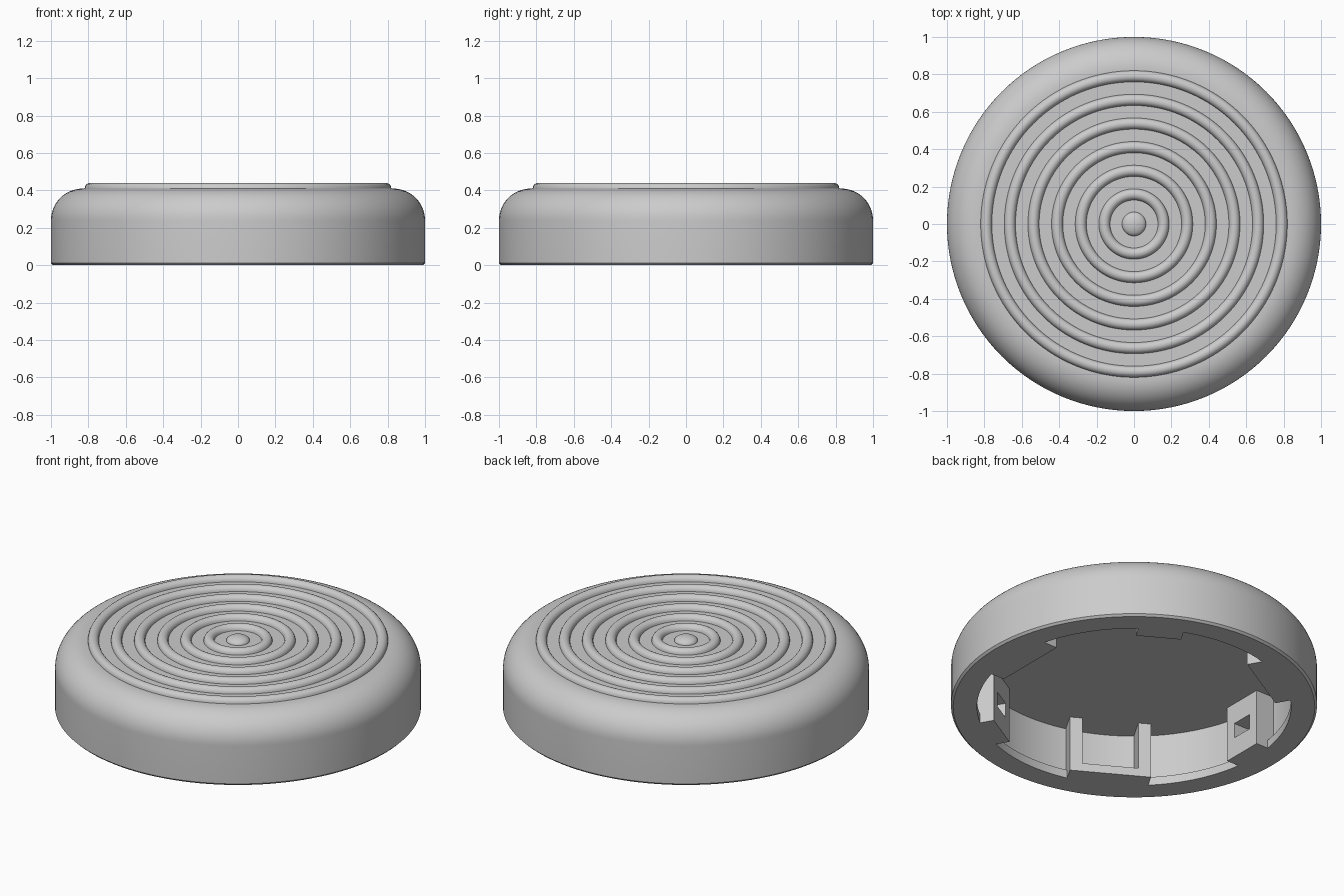
import bpy, bmesh
from math import sin, cos, pi, radians
from mathutils import Matrix, Vector

cube = bpy.data.objects.get("Cube")
if cube:
    bpy.data.objects.remove(cube, do_unlink=True)

grey = bpy.data.materials.new("light_grey")
grey.use_nodes = True
grey.diffuse_color = (0.6, 0.6, 0.6, 1)
grey.node_tree.nodes["Principled BSDF"].inputs["Base Color"].default_value = (0.6, 0.6, 0.6, 1)

DECK, CEILING = 0.41, 0.335
WALL, LIP, LIP_TOP = 0.90, 0.858, 0.05


def add_object(name, bm):
    bmesh.ops.recalc_face_normals(bm, faces=bm.faces)
    mesh = bpy.data.meshes.new(name)
    bm.to_mesh(mesh)
    bm.free()
    mesh.materials.append(grey)
    obj = bpy.data.objects.new(name, mesh)
    bpy.context.collection.objects.link(obj)
    return obj


def arc(cx, cz, r, start, end, steps):
    angles = [radians(start + (end - start) * i / steps) for i in range(steps + 1)]
    return [(cx + r * cos(a), cz + r * sin(a)) for a in angles]


def lathe(name, profile, segments=128):
    bm = bmesh.new()
    verts = [bm.verts.new((r, 0, z)) for r, z in profile]
    edges = [bm.edges.new(pair) for pair in zip(verts, verts[1:])]
    bmesh.ops.spin(bm, geom=verts + edges, cent=(0, 0, 0), axis=(0, 0, 1),
                   angle=2 * pi, steps=segments, use_merge=False)
    bmesh.ops.remove_doubles(bm, verts=bm.verts, dist=0.0005)
    obj = add_object(name, bm)
    bpy.ops.object.select_all(action="DESELECT")
    obj.select_set(True)
    bpy.context.view_layer.objects.active = obj
    bpy.ops.object.shade_smooth_by_angle(angle=radians(32))
    return obj


def radial_box(bm, angle, near, far, side, width, low, high):
    """Box reaching from near to far along a spoke, shifted sideways by side."""
    place = (Matrix.Rotation(radians(angle), 4, "Z")
             @ Matrix.Translation(((near + far) / 2, side, (low + high) / 2))
             @ Matrix.Diagonal(Vector((far - near, width, high - low, 1))))
    bmesh.ops.create_cube(bm, size=1, matrix=place)


# Hollow cap: central dome, six round ridges, rounded shoulder,
# and an open underside whose rim has a narrow inward lip
profile = [(0, DECK + 0.03)]
profile += [(0.064 * sin(a), DECK + 0.03 * cos(a)) for a in [pi / 16 * i for i in range(1, 9)]]
for k in range(6):
    profile += arc(0.158 + 0.1264 * k, DECK, 0.03, 180, 0, 10)
profile += arc(0.83, DECK - 0.17, 0.17, 90, 0, 14)
profile += [(1, 0.012), (0.988, 0), (LIP, 0), (LIP, LIP_TOP), (WALL, LIP_TOP),
            (WALL, CEILING), (0, CEILING)]
lathe("cap_body", profile)

# Three bracket mounts: a straight lip between two full-height ribs
lips, ribs = bmesh.new(), bmesh.new()
for angle in (0, 120, 240):
    radial_box(lips, angle, 0.74, 0.87, 0, 0.45, 0, LIP_TOP)
    for side in (-0.19, 0.19):
        radial_box(ribs, angle, 0.74, 0.89, side, 0.07, 0, CEILING + 0.005)
add_object("mount_lips", lips)
add_object("mount_ribs", ribs)

# Three clip blocks with a window in the inner face
blocks, windows = bmesh.new(), bmesh.new()
for angle in (60, 180, 300):
    radial_box(blocks, angle, 0.77, 0.905, 0, 0.25, 0, CEILING + 0.005)
    radial_box(windows, angle, 0.70, 0.87, 0, 0.13, 0.12, 0.21)
clip_blocks = add_object("clip_blocks", blocks)
cutter = add_object("clip_window_cutter", windows)
cutter.hide_render = True
cutter.hide_set(True)
cut = clip_blocks.modifiers.new("windows", "BOOLEAN")
cut.operation = "DIFFERENCE"
cut.solver = "EXACT"
cut.object = cutter
